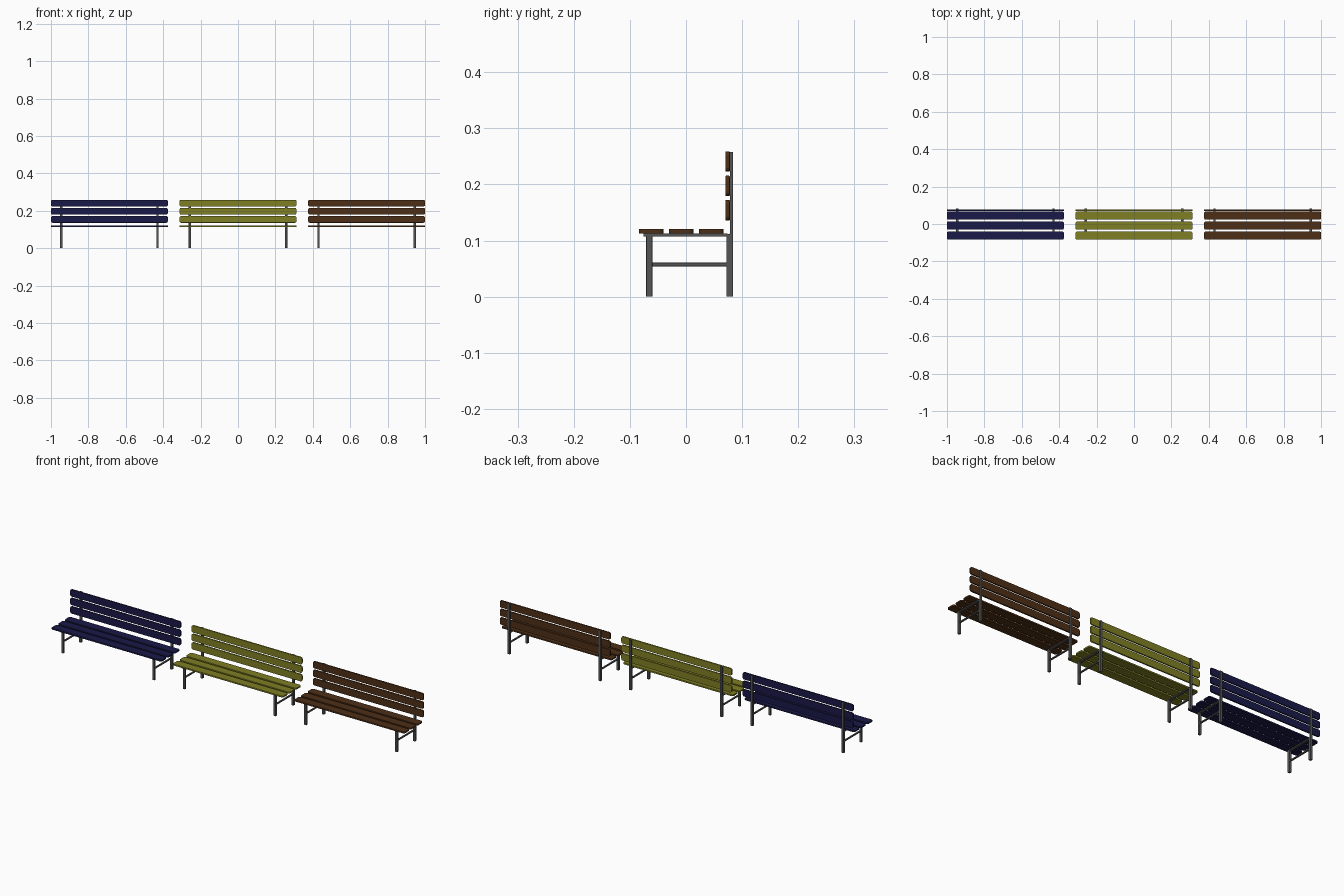
import bpy, bmesh
from mathutils import Vector

if "Cube" in bpy.data.objects:
    bpy.data.objects.remove(bpy.data.objects["Cube"])


def material(name, rgb):
    m = bpy.data.materials.new(name)
    m.diffuse_color = (*rgb, 1)
    m.use_nodes = True
    m.node_tree.nodes["Principled BSDF"].inputs["Base Color"].default_value = m.diffuse_color
    return m


def finish(name, bm, mat):
    bmesh.ops.recalc_face_normals(bm, faces=bm.faces)
    me = bpy.data.meshes.new(name)
    bm.to_mesh(me)
    bm.free()
    me.materials.append(mat)
    ob = bpy.data.objects.new(name, me)
    bpy.context.collection.objects.link(ob)
    return ob


def edge_bevel(ob, width):
    mod = ob.modifiers.new("soft_edges", "BEVEL")
    mod.width = width
    mod.segments = 2
    mod.limit_method = "ANGLE"
    mod.angle_limit = 0.6


def box(bm, lo, hi):
    lo, hi = Vector(lo), Vector(hi)
    verts = bmesh.ops.create_cube(bm, size=1)["verts"]
    for v in verts:
        v.co = Vector(((lo[i] + hi[i]) / 2 + v.co[i] * (hi[i] - lo[i])) for i in range(3))
    return verts


def bar(name, lo, hi, mat):
    bm = bmesh.new()
    box(bm, lo, hi)
    edge_bevel(finish(name, bm, mat), 0.001)


def slat(name, lo, hi, axis, mat):
    # Plank with rounded corners seen along its thin axis
    bm = bmesh.new()
    box(bm, lo, hi)
    corners = [e for e in bm.edges
               if abs((e.verts[0].co - e.verts[1].co).normalized()[axis]) > 0.9]
    bmesh.ops.bevel(bm, geom=corners, offset=0.009, segments=5,
                    profile=0.5, affect="EDGES")
    edge_bevel(finish(name, bm, mat), 0.001)


def back_post(name, x, mat):
    # Thick leg below the seat, thin post above it
    pts = [(0.072, 0), (0.084, 0), (0.084, 0.258), (0.078, 0.258),
           (0.078, 0.112), (0.072, 0.112)]
    bm = bmesh.new()
    f = bm.faces.new([bm.verts.new((x - 0.006, y, z)) for y, z in pts])
    ext = bmesh.ops.extrude_face_region(bm, geom=[f])["geom"]
    bmesh.ops.translate(bm, vec=(0.012, 0, 0),
                        verts=[g for g in ext if isinstance(g, bmesh.types.BMVert)])
    edge_bevel(finish(name, bm, mat), 0.001)


metal = material("dark_metal", (0.09, 0.09, 0.09))
benches = [("blue", -0.6875, (0.01, 0.01, 0.065)),
           ("yellow", 0.0, (0.21, 0.21, 0.018)),
           ("brown", 0.6875, (0.075, 0.028, 0.008))]

for label, cx, rgb in benches:
    paint = material(label + "_paint", rgb)
    x0, x1 = cx - 0.3125, cx + 0.3125
    # Seat and back slats
    for i in range(3):
        y = -0.084 + i * 0.0535
        slat(f"{label}_seat_slat_{i + 1}", (x0, y, 0.1125), (x1, y + 0.044, 0.1205), 2, paint)
        z = 0.136 + i * 0.0435
        slat(f"{label}_back_slat_{i + 1}", (x0, 0.070, z), (x1, 0.078, z + 0.036), 1, paint)
    # Metal end frames
    for side, s in (("left", -1), ("right", 1)):
        x = cx + s * 0.2575
        n = f"{label}_{side}_"
        bar(n + "front_leg", (x - 0.006, -0.071, 0), (x + 0.006, -0.060, 0.109), metal)
        back_post(n + "back_post", x, metal)
        bar(n + "seat_rail", (x - 0.006, -0.076, 0.107), (x + 0.006, 0.074, 0.1126), metal)
        bar(n + "stretcher", (x - 0.004, -0.062, 0.054), (x + 0.004, 0.074, 0.0605), metal)
